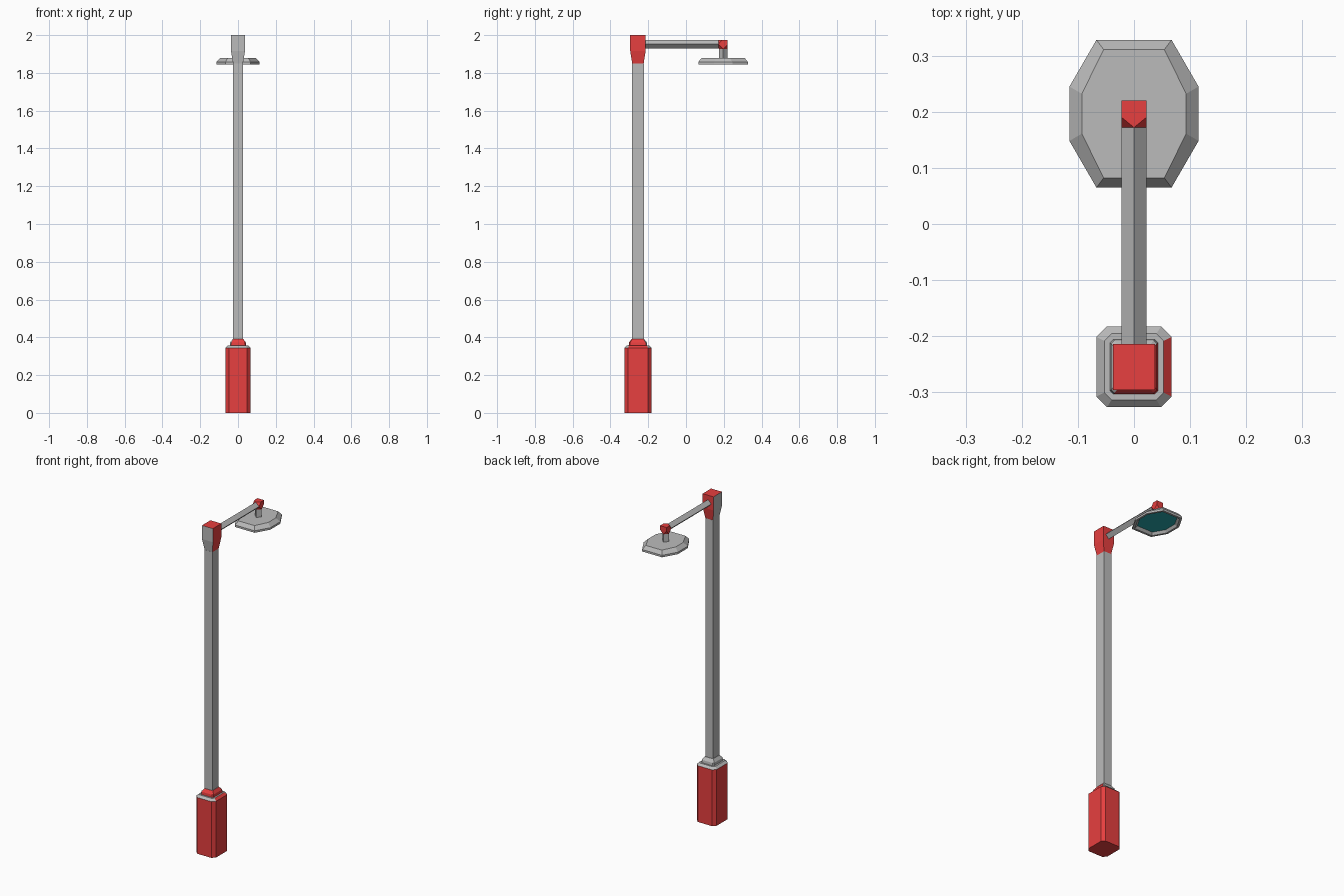
import bpy, bmesh
from mathutils import Vector

if "Cube" in bpy.data.objects:
    bpy.data.objects.remove(bpy.data.objects["Cube"])


def material(name, rgb):
    m = bpy.data.materials.new(name)
    m.diffuse_color = (*rgb, 1)
    m.use_nodes = True
    m.node_tree.nodes["Principled BSDF"].inputs["Base Color"].default_value = m.diffuse_color
    return m


GREY = material("grey", (0.5, 0.5, 0.5))
RED = material("red", (0.8, 0.05, 0.05))
TEAL = material("teal", (0.02, 0.4, 0.42))
PY = -0.2545  # pole centre in y
LY = 0.1965   # lamp centre in y


def finish(name, bm, color):
    """color(face) returns 0 grey, 1 red or 2 teal."""
    bmesh.ops.recalc_face_normals(bm, faces=bm.faces[:])
    bm.normal_update()
    for f in bm.faces:
        f.material_index = color(f)
    me = bpy.data.meshes.new(name)
    bm.to_mesh(me)
    bm.free()
    for m in (GREY, RED, TEAL):
        me.materials.append(m)
    ob = bpy.data.objects.new(name, me)
    bpy.context.collection.objects.link(ob)
    return ob


def loft(name, rings, color=lambda f: 0):
    """Skin a stack of equal-length rings and cap both ends."""
    bm = bmesh.new()
    rows = [[bm.verts.new(p) for p in r] for r in rings]
    n = len(rows[0])
    for a, b in zip(rows, rows[1:]):
        for i in range(n):
            j = (i + 1) % n
            bm.faces.new((a[i], a[j], b[j], b[i]))
    bm.faces.new(rows[0][::-1])
    bm.faces.new(rows[-1])
    return finish(name, bm, color)


def rect(hx, hy, z, cy=PY):
    return [(x * hx, cy + y * hy, z) for x, y in ((-1, -1), (1, -1), (1, 1), (-1, 1))]


def octagon(hx, hy, cx, c, z, cy=PY):
    """Rectangle with corners cut by cx along x and c along y."""
    a, b = hx - cx, hy - c
    pts = ((-a, -hy), (a, -hy), (hx, -b), (hx, b), (a, hy), (-a, hy), (-hx, b), (-hx, -b))
    return [(x, cy + y, z) for x, y in pts]


# base with cut corners, and its sloping rim (red only on the right)
loft("base", [octagon(0.067, 0.072, 0.019, 0.019, 0),
              octagon(0.067, 0.072, 0.019, 0.019, 0.344),
              octagon(0.053, 0.059, 0.013, 0.013, 0.357)],
     lambda f: 1 if abs(f.normal.z) < 0.1 or f.normal.z < -0.9 or f.normal.x > 0.6 else 0)

# collar around the foot of the pole
loft("collar", [octagon(0.043, 0.049, 0.006, 0.006, 0.355),
                octagon(0.041, 0.047, 0.006, 0.006, 0.373),
                octagon(0.028, 0.033, 0.004, 0.004, 0.391)],
     lambda f: 1 if f.normal.x - f.normal.y > 0.1 else 0)

# pole
loft("pole", [rect(0.026, 0.031, 0.37), rect(0.026, 0.031, 1.85)])

# flared pole head: red on top, right and back
loft("pole_head", [rect(0.024, 0.028, 1.836), rect(0.037, 0.041, 1.917), rect(0.037, 0.041, 2.0)],
     lambda f: 1 if max(f.normal) > 0.7 else 0)

# arm and drop post, both with diamond sections
R, AZ, JY = 0.022, 1.952, 0.197
DIAMOND = ((R, 0), (0, R), (-R, 0), (0, -R))
loft("arm", [[(a, y, AZ + b) for a, b in DIAMOND] for y in (PY + 0.035, 0.173)])
loft("drop_post", [[(a, JY + b, z) for a, b in DIAMOND] for z in (1.87, 1.928)])

# faceted elbow joining arm and post
bm = bmesh.new()
pts = [(a, 0.172, AZ + b) for a, b in DIAMOND] + [(a, JY + b, 1.926) for a, b in DIAMOND]
pts += [(s * R, y, z) for s in (-1, 1) for y, z in ((0.19, 1.974), (0.22, 1.974), (0.22, 1.95))]
bmesh.ops.convex_hull(bm, input=[bm.verts.new(p) for p in pts])
bmesh.ops.dissolve_limit(bm, angle_limit=0.02, verts=bm.verts[:], edges=bm.edges[:])
finish("elbow", bm, lambda f: 1)


# lamp shade: long octagon with bevelled top and recessed glass beneath
def shade(s, z):
    return octagon(0.115 * s, 0.1315 * s, 0.048 * s, 0.083 * s, z, LY)


top = octagon(0.093, 0.1145, 0.039, 0.079, 1.879, LY)
loft("lamp_shade", [shade(0.8, 1.859), shade(0.9, 1.845), shade(1, 1.845), shade(1, 1.857), top],
     lambda f: 2 if abs(f.normal.z) > 0.99 and 1.855 < f.calc_center_median().z < 1.865 else 0)
